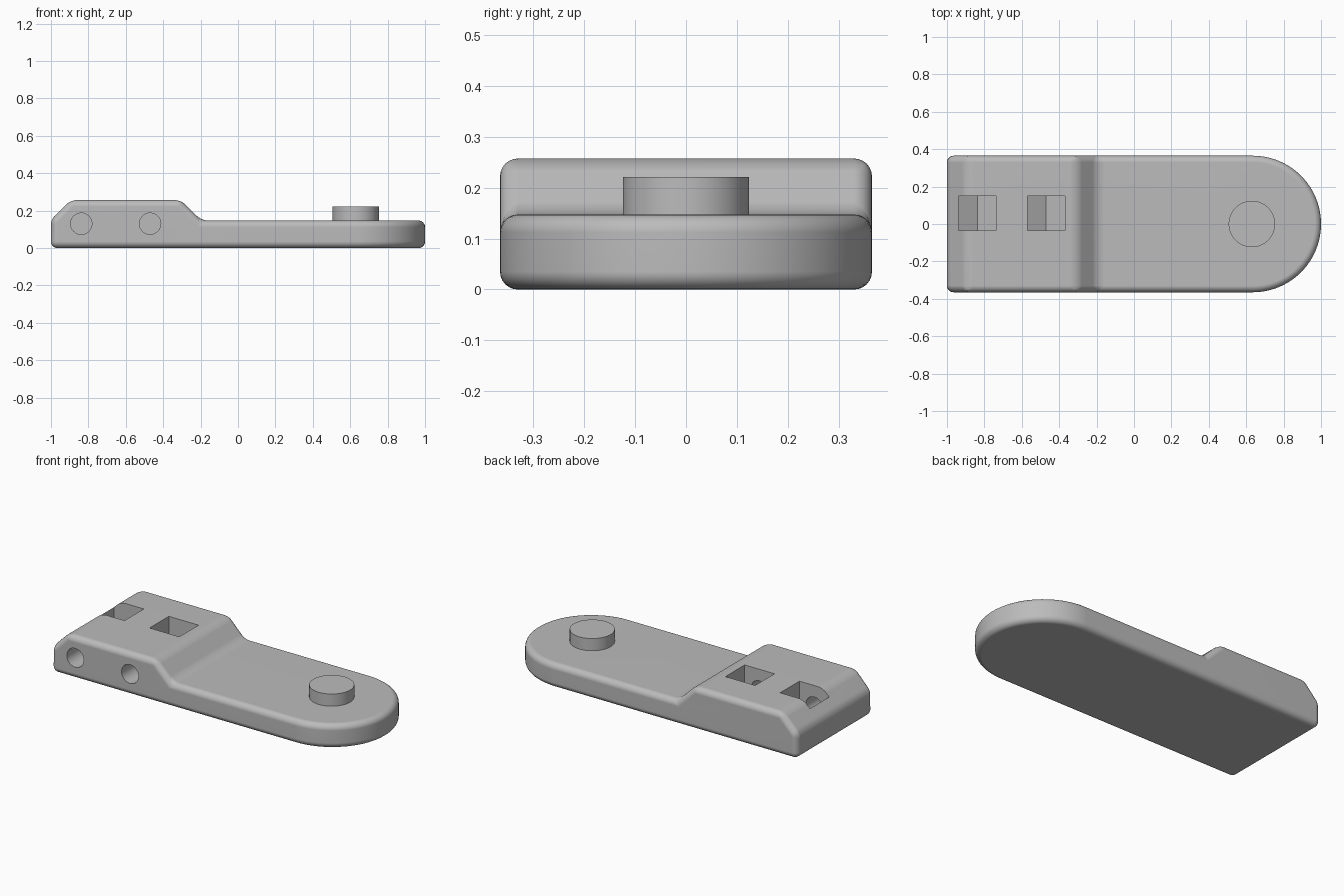
import bpy, bmesh, math
from mathutils import Vector

cube = bpy.data.objects.get("Cube")
if cube:
    bpy.data.objects.remove(cube)

grey = bpy.data.materials.new("plain_grey")
grey.use_nodes = True
grey.diffuse_color = (0.5, 0.5, 0.5, 1)
grey.node_tree.nodes["Principled BSDF"].inputs["Base Color"].default_value = (0.5, 0.5, 0.5, 1)

HALF = 0.365       # half width of the arm
END_X = 1 - HALF   # centre of the rounded end
TRAP_Y = (-0.035, 0.15)


def prism(name, points, direction):
    """Closed prism: a flat outline pushed along a direction."""
    bm = bmesh.new()
    face = bm.faces.new([bm.verts.new(p) for p in points])
    out = bmesh.ops.extrude_face_region(bm, geom=[face])
    moved = [v for v in out["geom"] if isinstance(v, bmesh.types.BMVert)]
    bmesh.ops.translate(bm, verts=moved, vec=Vector(direction))
    bmesh.ops.recalc_face_normals(bm, faces=bm.faces)
    mesh = bpy.data.meshes.new(name)
    bm.to_mesh(mesh)
    bm.free()
    mesh.materials.append(grey)
    obj = bpy.data.objects.new(name, mesh)
    bpy.context.collection.objects.link(obj)
    return obj


def side_prism(name, outline, y0, y1):
    return prism(name, [(x, y0, z) for x, z in outline], (0, y1 - y0, 0))


def circle(cx, cy, r, n=64):
    return [(cx + r * math.cos(math.tau * i / n), cy + r * math.sin(math.tau * i / n))
            for i in range(n)]


def select(obj):
    bpy.ops.object.select_all(action='DESELECT')
    obj.select_set(True)
    bpy.context.view_layer.objects.active = obj


def apply_modifier(obj, kind, **settings):
    mod = obj.modifiers.new(kind.title(), kind)
    for key, value in settings.items():
        setattr(mod, key, value)
    select(obj)
    bpy.ops.object.modifier_apply(modifier=mod.name)


def boolean(obj, cutter, operation):
    cutter.hide_render = True
    apply_modifier(obj, 'BOOLEAN', object=cutter, operation=operation, solver='EXACT')
    bpy.data.objects.remove(cutter)


# Arm: stepped side profile trimmed by the round-ended plan
profile = [(-1, 0), (1.2, 0), (1.2, 0.147), (-0.195, 0.147),
           (-0.305, 0.257), (-0.895, 0.257), (-1, 0.152)]
arm = side_prism("arm", profile, -0.6, 0.6)

arc = [math.pi * (i / 48 - 0.5) for i in range(49)]
plan = [(-1.2, -HALF, -0.1)]
plan += [(END_X + HALF * math.cos(a), HALF * math.sin(a), -0.1) for a in arc]
plan += [(-1.2, HALF, -0.1)]
boolean(arm, prism("plan_cutter", plan, (0, 0, 0.6)), 'INTERSECT')

# Rounded edges all over
apply_modifier(arm, 'BEVEL', width=0.035, segments=6, limit_method='ANGLE',
               angle_limit=math.radians(25), offset_type='OFFSET')

# Nut pockets with a V-shaped floor, and bolt holes from the front
for x in (-0.838, -0.47):
    z, w = 0.13, 0.1
    trap = [(x, z - w / math.cos(math.pi / 6)), (x + w, z - w * math.tan(math.pi / 6)),
            (x + w, 0.4), (x - w, 0.4), (x - w, z - w * math.tan(math.pi / 6))]
    boolean(arm, side_prism("pocket_cutter", trap, *TRAP_Y), 'DIFFERENCE')
    boolean(arm, side_prism("hole_cutter", circle(x, z, 0.057), -0.5, 0.06), 'DIFFERENCE')

# Pivot pin on the rounded end
pin = prism("pivot_pin", [(x, y, 0.12) for x, y in circle(END_X - 0.005, 0, 0.124)], (0, 0, 0.101))

for obj in (arm, pin):
    select(obj)
    bpy.ops.object.shade_smooth_by_angle(angle=math.radians(30))
    normals = obj.modifiers.new("Even shading", 'WEIGHTED_NORMAL')
    normals.keep_sharp = True
